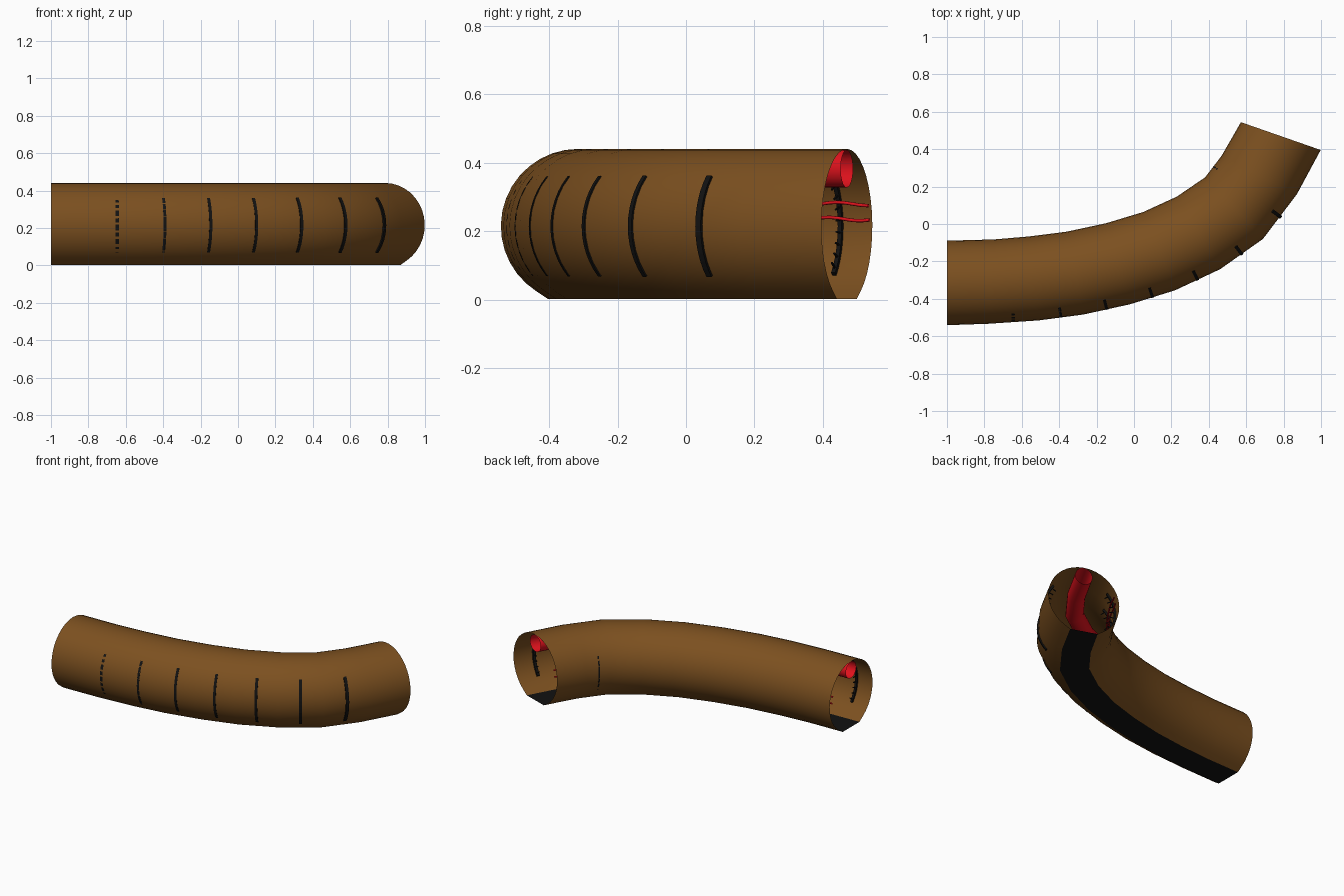
import bpy, bmesh, math
from mathutils import Vector

if "Cube" in bpy.data.objects:
    bpy.data.objects.remove(bpy.data.objects["Cube"])

# Plan of the bend: matching points on the inner and outer wall, ten stations
INNER = [(-1, -.087), (-.75, -.08), (-.56, -.065), (-.36, -.04), (-.15, .005),
         (.05, .065), (.23, .145), (.38, .25), (.47, .365), (.57, .545)]
OUTER = [(-1, -.543), (-.78, -.536), (-.51, -.517), (-.27, -.485), (-.02, -.43),
         (.22, -.355), (.46, -.24), (.69, -.08), (.87, .16), (1, .395)]
R, CZ = .226, .215          # tunnel radius and axis height
HALF_ROAD, ROAD_Z = .088, .002


def at(t, a, z):
    """Point at station t, a units from the axis towards the outer wall."""
    i = min(int(t), len(INNER) - 2)
    f = t - i
    p = Vector(INNER[i]).lerp(Vector(INNER[i + 1]), f)
    q = Vector(OUTER[i]).lerp(Vector(OUTER[i + 1]), f)
    c = (p + q) / 2 + (q - p).normalized() * a
    return Vector((c.x, c.y, z))


def material(name, color):
    m = bpy.data.materials.new(name)
    m.diffuse_color = (*color, 1)
    m.use_nodes = True
    m.node_tree.nodes["Principled BSDF"].inputs["Base Color"].default_value = m.diffuse_color
    return m


def finish(bm, name, mat, smooth=False):
    bmesh.ops.recalc_face_normals(bm, faces=bm.faces)
    me = bpy.data.meshes.new(name)
    bm.to_mesh(me)
    bm.free()
    me.materials.append(mat)
    for p in me.polygons:
        p.use_smooth = smooth
    ob = bpy.data.objects.new(name, me)
    bpy.context.collection.objects.link(ob)
    return ob


def skin(bm, rings, closed=False):
    rows = [[bm.verts.new(p) for p in r] for r in rings]
    n = len(rows[0])
    for r, s in zip(rows, rows[1:]):
        for j in range(n if closed else n - 1):
            k = (j + 1) % n
            bm.faces.new((r[j], r[k], s[k], s[j]))
    return rows


def sweep(name, profile, mat, stations, closed=False, smooth=True):
    bm = bmesh.new()
    skin(bm, [[at(t, a, z) for a, z in profile] for t in stations], closed)
    return finish(bm, name, mat, smooth)


brown = material("brown", (.2, .08, .014))
black = material("black", (.006, .006, .006))
red = material("red", (.75, .006, .012))

# Tunnel shell: open arch above the flat road
stations = range(len(INNER))
start = math.asin(HALF_ROAD / R)
arch = []
for i in range(33):
    ang = -math.pi / 2 + start + (2 * math.pi - 2 * start) * i / 32
    arch.append((R * math.cos(ang), CZ + R * math.sin(ang)))
arch[0], arch[-1] = (HALF_ROAD, ROAD_Z), (-HALF_ROAD, ROAD_Z)
sweep("tunnel_shell", arch, brown, stations)

# Road strip
sweep("road", [(-HALF_ROAD, ROAD_Z), (HALF_ROAD, ROAD_Z)], black, stations, smooth=False)

# Ventilation duct under the ceiling
duct = [(.055 * math.cos(k * math.tau / 24), .383 + .055 * math.sin(k * math.tau / 24))
        for k in range(24)]
sweep("ventilation_duct", duct, red, stations, closed=True)


# Curved cable racks with pegs along both walls
def racks(name, side):
    bm = bmesh.new()
    for k in range(9):
        t = k + .5
        poke = .001 * k - .002 if side > 0 and k < 8 else -.003
        ro, ri, dt = R + poke, R + poke - .012, .032

        def pt(r, ang, s):
            return at(s, side * r * math.cos(ang), CZ + r * math.sin(ang))

        rings = []
        for j in range(13):
            g = math.radians(-40 + 80 * j / 12)
            rings.append([pt(ri, g, t - dt), pt(ro, g, t - dt),
                          pt(ro, g, t + dt), pt(ri, g, t + dt)])
        rows = skin(bm, rings, True)
        bm.faces.new(rows[0])
        bm.faces.new(rows[-1])
        # Pegs
        for j in range(8):
            g, dg = math.radians(-35 + 10 * j), .012
            ends = [[pt(r, g - dg, t - .012), pt(r, g + dg, t - .012),
                     pt(r, g + dg, t + .012), pt(r, g - dg, t + .012)]
                    for r in (ri + .002, ri - .025)]
            bm.faces.new(skin(bm, ends, True)[-1])
    finish(bm, name, black)


racks("outer_cable_racks", 1)
racks("inner_cable_racks", -1)

# Two cables sagging between the inner racks
for n, z in enumerate((.28, .236)):
    bm = bmesh.new()
    rings = []
    for i in range(73):
        t = i / 8
        zc = z + .005 * math.cos(math.tau * (t - .5) + n)
        a = -math.sqrt(R * R - (zc - CZ) ** 2) + .025
        rings.append([at(t, a + .005 * math.cos(q * math.tau / 8),
                         zc + .005 * math.sin(q * math.tau / 8)) for q in range(8)])
    skin(bm, rings, True)
    finish(bm, "cable_upper" if n == 0 else "cable_lower", red, True)
